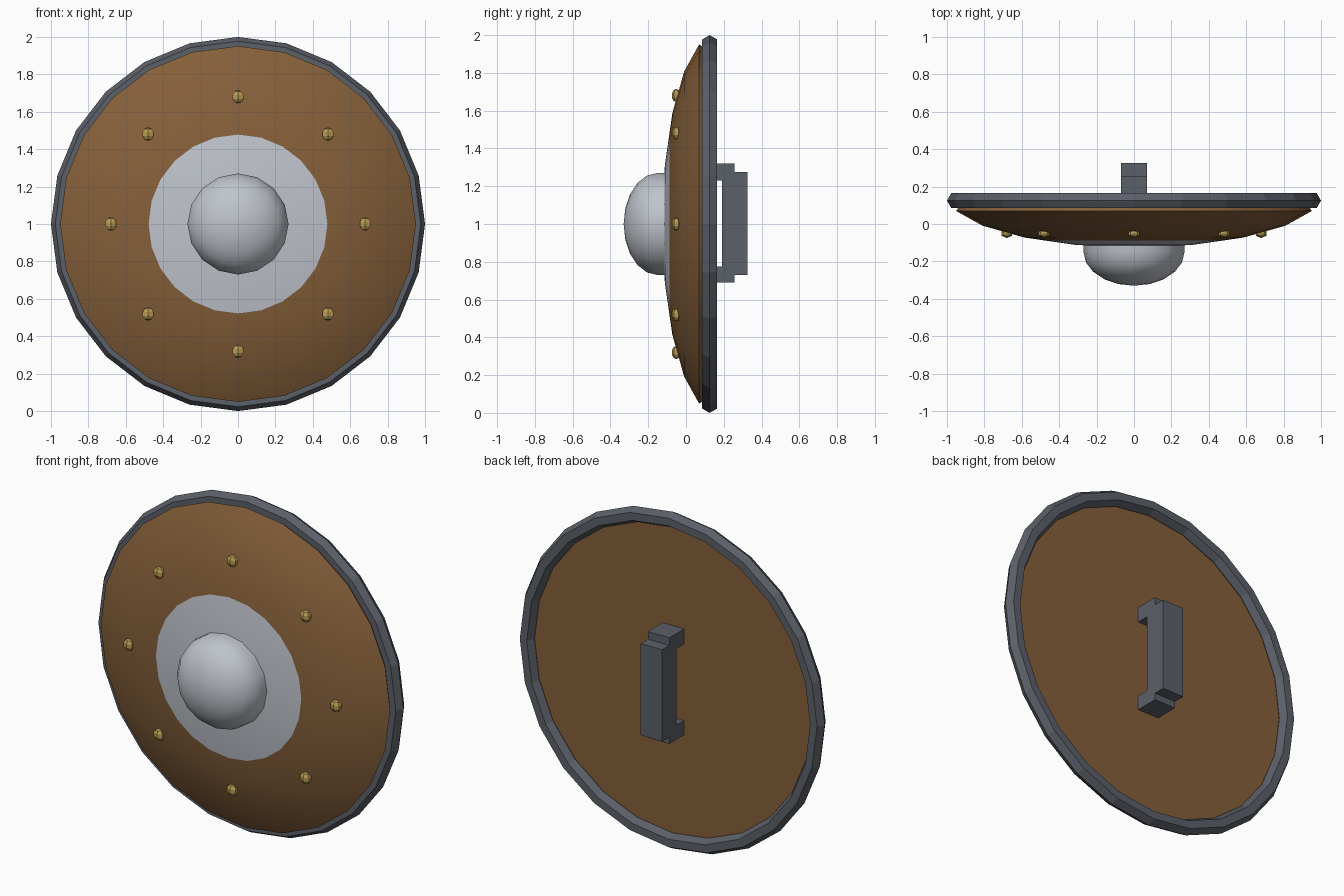
import bpy, bmesh, math
from mathutils import Matrix

if "Cube" in bpy.data.objects:
    bpy.data.objects.remove(bpy.data.objects["Cube"])


def material(name, rgb):
    m = bpy.data.materials.new(name)
    m.use_nodes = True
    m.diffuse_color = (*rgb, 1)
    m.node_tree.nodes["Principled BSDF"].inputs["Base Color"].default_value = (*rgb, 1)
    return m


WOOD = material("brown_wood", (0.235, 0.115, 0.042))
IRON = material("dark_iron", (0.105, 0.115, 0.138))
STEEL = material("pale_steel", (0.52, 0.55, 0.6))
BRASS = material("brass", (0.48, 0.33, 0.085))


def finish(name, bm, mats, smooth=None):
    bmesh.ops.recalc_face_normals(bm, faces=bm.faces)
    mesh = bpy.data.meshes.new(name)
    bm.to_mesh(mesh)
    bm.free()
    for m in mats:
        mesh.materials.append(m)
    ob = bpy.data.objects.new(name, mesh)
    bpy.context.collection.objects.link(ob)
    if smooth:
        bpy.ops.object.select_all(action='DESELECT')
        ob.select_set(True)
        bpy.context.view_layer.objects.active = ob
        bpy.ops.object.shade_smooth_by_angle(angle=math.radians(smooth))
    return ob


def lathe(profile, segments, closed=False):
    """Revolve (radius, y) points around the shield's front-to-back axis."""
    bm = bmesh.new()
    rings = []
    for r, y in profile:
        n = 1 if r == 0 else segments
        angles = [math.tau * i / segments for i in range(n)]
        rings.append([bm.verts.new((r * math.sin(a), y, 1 + r * math.cos(a))) for a in angles])
    pairs = list(zip(rings, rings[1:]))
    if closed:
        pairs.append((rings[-1], rings[0]))
    for a, b in pairs:
        for i in range(segments):
            j = (i + 1) % segments
            corners = [a[i % len(a)], a[j % len(a)], b[j % len(b)], b[i % len(b)]]
            bm.faces.new(list(dict.fromkeys(corners)))
    return bm


# Domed board with a steel centre plate and flat back
STEP = math.radians(18)
dome = [(math.sin(k * STEP), 0.157 - 0.283 * math.cos(k * STEP)) for k in range(5)]
dome[0] = (0, dome[0][1])
PLATE_R = 0.478
dome.insert(2, (PLATE_R, -0.088))
bm = lathe(dome + [(0.94, 0.085), (0.94, 0.118), (0, 0.118)], 24)
for f in bm.faces:
    c = f.calc_center_median()
    if c.y < 0 and math.hypot(c.x, c.z - 1) < PLATE_R:
        f.material_index = 1
finish("board", bm, [WOOD, STEEL], 30)

# Hexagonal-section rim
rim = [(0.954 + 0.046 * math.cos(k * math.tau / 6),
        0.125 + 0.046 * math.sin(k * math.tau / 6)) for k in range(6)]
finish("rim", lathe(rim, 24, closed=True), [IRON])

# Central boss
boss = [(0.27 * math.sin(k * STEP), -0.15 - 0.18 * math.cos(k * STEP)) for k in range(6)]
boss[0] = (0, boss[0][1])
finish("boss", lathe(boss + [(0.27, -0.06), (0, -0.06)], 16), [STEEL], 30)

# Ring of eight studs
for i in range(8):
    a = math.tau * i / 8
    bm = bmesh.new()
    bmesh.ops.create_uvsphere(bm, u_segments=6, v_segments=5, radius=0.035)
    bmesh.ops.scale(bm, vec=(1, 0.72, 1), verts=bm.verts)
    bmesh.ops.translate(bm, vec=(0.68 * math.sin(a), -0.051, 1 + 0.68 * math.cos(a)), verts=bm.verts)
    finish(f"stud_{i + 1}", bm, [BRASS])


# Handle on the back
def box(name, y0, y1, z0, z1, half_width=0.07):
    bm = bmesh.new()
    place = Matrix.Translation((0, (y0 + y1) / 2, (z0 + z1) / 2))
    size = Matrix.Diagonal((2 * half_width, y1 - y0, z1 - z0, 1))
    bmesh.ops.create_cube(bm, size=1, matrix=place @ size)
    finish(name, bm, [IRON])


box("handle_grip", 0.19, 0.325, 0.73, 1.275)
box("handle_upper_post", 0.1, 0.257, 1.23, 1.32)
box("handle_lower_post", 0.1, 0.257, 0.69, 0.775)
